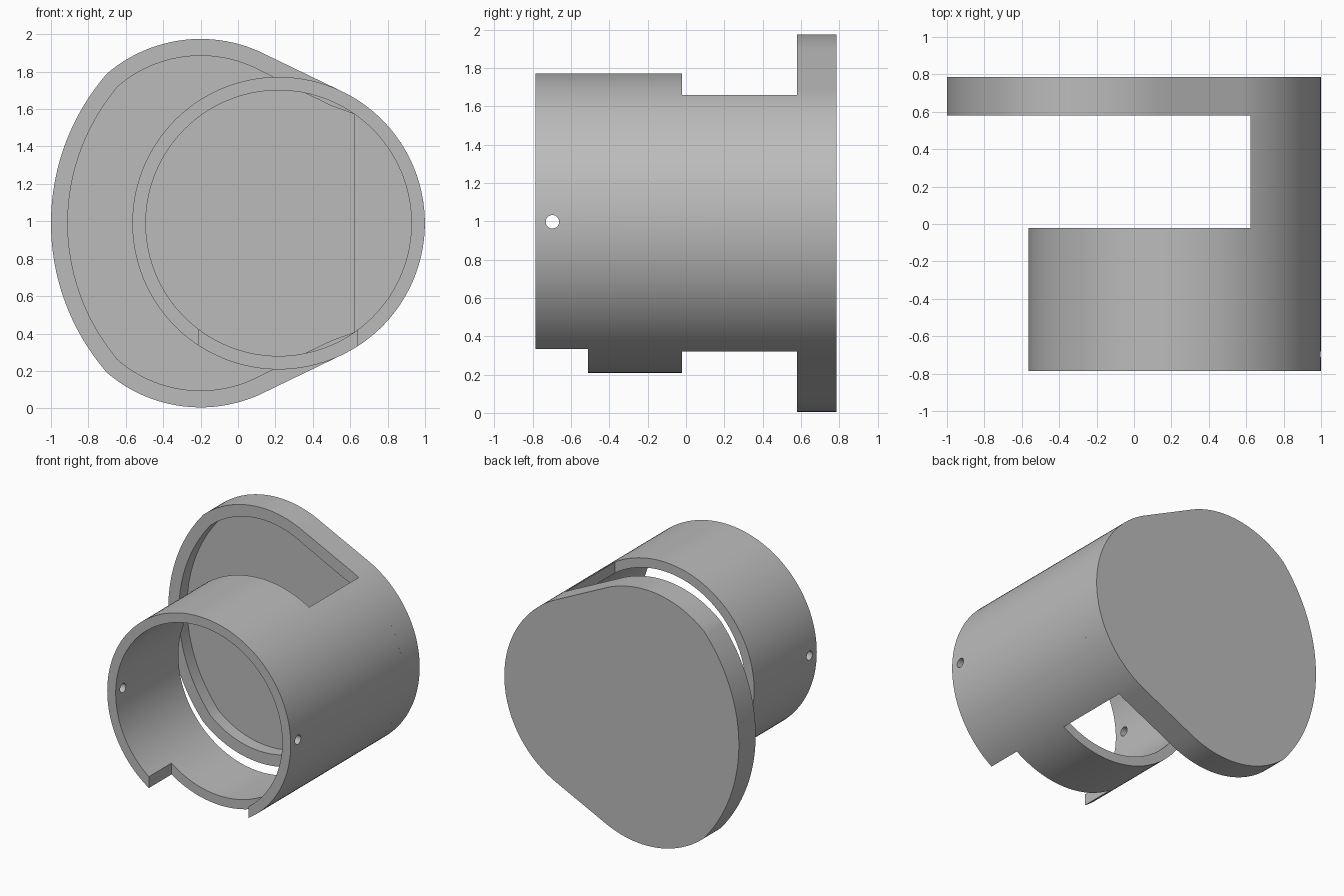
import bpy, bmesh, math

cube = bpy.data.objects.get("Cube")
if cube:
    bpy.data.objects.remove(cube, do_unlink=True)

grey = bpy.data.materials.new("plain grey")
grey.use_nodes = True
colour = (0.5, 0.5, 0.5, 1)
grey.diffuse_color = colour
grey.node_tree.nodes["Principled BSDF"].inputs["Base Color"].default_value = colour

CX, CZ = 0.217, 0.99          # tube axis
R_OUT, R_IN = 0.782, 0.71
FRONT, BACK, PLATE = -0.785, 0.785, 0.58
CUT_X = 0.622                 # edge of the side window


def arc(cx, cz, r, start, end, n):
    """Points on an arc in the xz plane, angles in degrees."""
    angles = [math.radians(start + (end - start) * i / n) for i in range(n + 1)]
    return [(cx + r * math.cos(a), cz + r * math.sin(a)) for a in angles]


def prism(name, outline, y0, y1):
    """Extrude an xz outline along y."""
    bm = bmesh.new()
    face = bm.faces.new([bm.verts.new((x, y0, z)) for x, z in outline])
    new = bmesh.ops.extrude_face_region(bm, geom=[face])["geom"]
    moved = [v for v in new if isinstance(v, bmesh.types.BMVert)]
    bmesh.ops.translate(bm, verts=moved, vec=(0, y1 - y0, 0))
    bmesh.ops.recalc_face_normals(bm, faces=bm.faces)
    mesh = bpy.data.meshes.new(name)
    bm.to_mesh(mesh)
    bm.free()
    mesh.materials.append(grey)
    obj = bpy.data.objects.new(name, mesh)
    bpy.context.collection.objects.link(obj)
    return obj


def box(name, x0, x1, y0, y1, z0, z1):
    return prism(name, [(x0, z0), (x1, z0), (x1, z1), (x0, z1)], y0, y1)


def cut(target, cutter):
    """Subtract the cutter and discard it."""
    mod = target.modifiers.new("cut", "BOOLEAN")
    mod.operation, mod.solver, mod.object = "DIFFERENCE", "EXACT", cutter
    cutter.hide_render = True
    bpy.context.view_layer.objects.active = target
    bpy.ops.object.modifier_apply(modifier=mod.name)
    bpy.data.objects.remove(cutter, do_unlink=True)


def lobe(inset):
    """Upper half of the wide side: far left point round to the tangent."""
    big = 1.217
    lean = math.degrees(math.asin(0.8 / big))
    side = arc(big - 1, CZ, big - inset, 180, 180 - lean, 24)
    top = arc(-0.2, 1.207, 0.768 - inset, 131, 62.4, 24)
    if inset:
        side = [p for p in side if p[0] < top[0][0] - 0.01]
    else:
        side.pop()
    return side + top


def mirrored(upper):
    """Close an upper half outline with its reflection about the axis."""
    lower = [(x, 2 * CZ - z) for x, z in reversed(upper) if abs(z - CZ) > 1e-5]
    return upper + lower


# Tube with bore, side window, bottom notch and pin holes
tube = prism("tube", arc(CX, CZ, R_OUT, 0, 360, 144)[:-1], FRONT, PLATE)
cut(tube, prism("bore", arc(CX, CZ, R_IN, 0, 360, 144)[:-1], -1, 1))
cut(tube, box("window", -1.5, CUT_X, -0.022, 1, -0.5, 2.5))
cut(tube, box("notch", -0.21, 0.64, -1, -0.51, -0.2, 0.6))
pin = prism("pin_hole", arc(0, 0, 0.035, 0, 360, 32)[:-1], -1.5, 1.5)
pin.rotation_euler = (0, 0, math.pi / 2)
pin.location = (0, -0.697, 0.997)
bpy.context.view_layer.update()
cut(tube, pin)

# End plate: wide lobe blended into the tube circle, with a shallow recess
plate = prism("end_plate", mirrored(lobe(0) + arc(CX, CZ, R_OUT, 62.5, 0, 28)), PLATE, BACK)
recess = mirrored(lobe(0.09) + [(0.38, 1.675), (0.5, 1.617), (CUT_X, 1.573)])
cut(plate, prism("recess", recess, 0.4, 0.68))

for obj in (tube, plate):
    bpy.ops.object.select_all(action="DESELECT")
    obj.select_set(True)
    bpy.context.view_layer.objects.active = obj
    bpy.ops.object.shade_smooth_by_angle(angle=math.radians(25))
